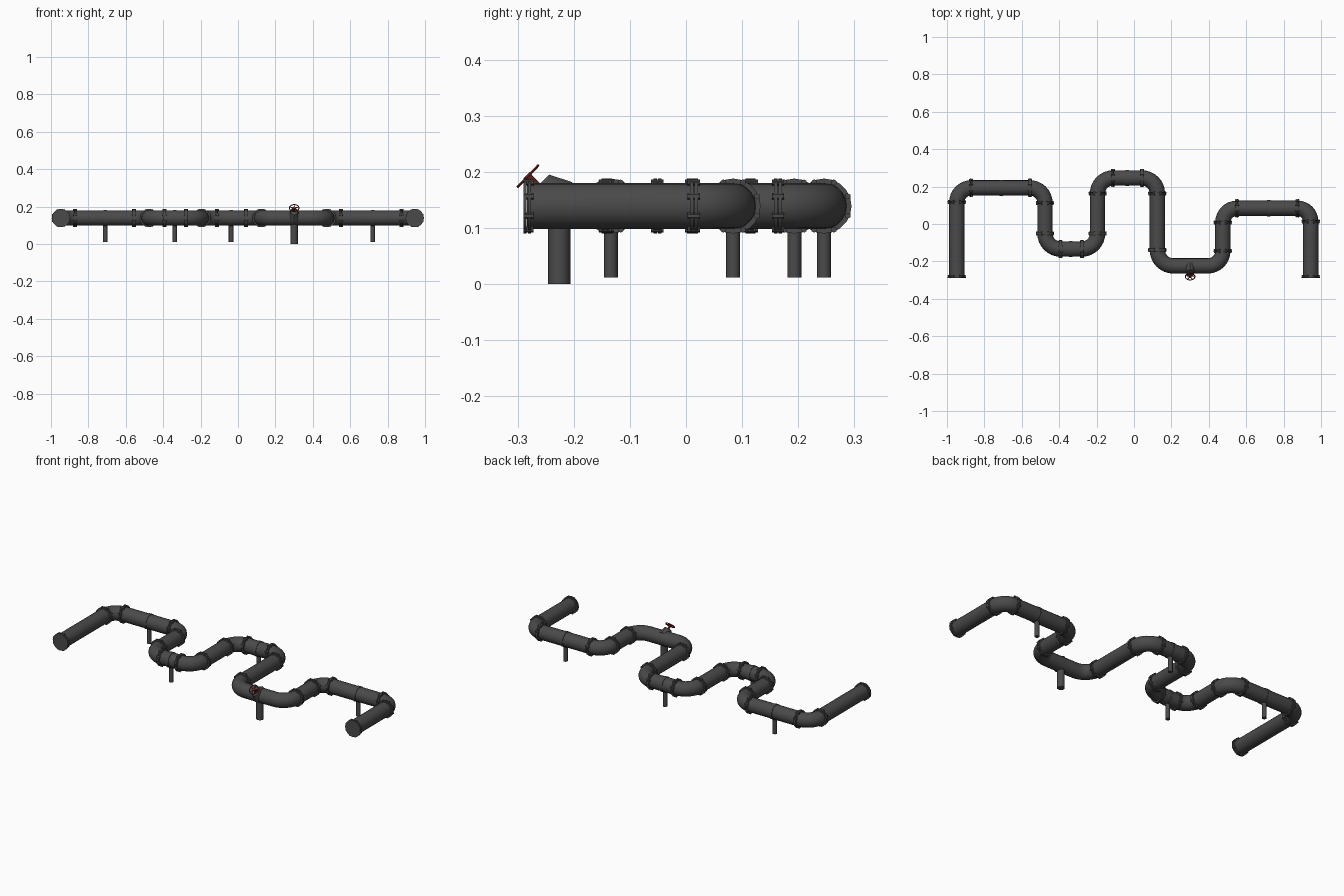
import bpy, bmesh, math
from mathutils import Vector, Matrix

if "Cube" in bpy.data.objects:
    bpy.data.objects.remove(bpy.data.objects["Cube"])

Z = 0.139      # pipe axis height
R = 0.041      # pipe radius


def material(name, col):
    m = bpy.data.materials.new(name)
    m.diffuse_color = (*col, 1)
    m.use_nodes = True
    m.node_tree.nodes["Principled BSDF"].inputs["Base Color"].default_value = m.diffuse_color
    return m


GREY = material("dark grey metal", (0.068, 0.068, 0.068))
RED = material("valve red", (0.2, 0.022, 0.015))


def finish(name, bm, mat):
    bmesh.ops.recalc_face_normals(bm, faces=bm.faces)
    me = bpy.data.meshes.new(name)
    bm.to_mesh(me)
    bm.free()
    me.materials.append(mat)
    ob = bpy.data.objects.new(name, me)
    bpy.context.collection.objects.link(ob)
    bpy.ops.object.select_all(action='DESELECT')
    ob.select_set(True)
    bpy.context.view_layer.objects.active = ob
    bpy.ops.object.shade_smooth_by_angle(angle=math.radians(35))
    return ob


def cyl(bm, a, b, r1, r2=None, seg=16, scale=(1, 1, 1)):
    """Cylinder or cone from point a to point b."""
    a, b = Vector(a), Vector(b)
    d = b - a
    rot = d.to_track_quat('Z', 'Y').to_matrix().to_4x4()
    m = Matrix.Translation((a + b) / 2) @ rot @ Matrix.Diagonal((*scale, 1))
    bmesh.ops.create_cone(bm, cap_ends=True, segments=seg, radius1=r1,
                          radius2=r1 if r2 is None else r2, depth=d.length, matrix=m)


# Centreline corners: x, y, bend radius
corners = [(-0.947, -0.283, 0), (-0.947, 0.193, 0.076), (-0.476, 0.193, 0.08),
           (-0.476, -0.134, 0.083), (-0.195, -0.134, 0.083), (-0.195, 0.246, 0.082),
           (0.125, 0.246, 0.082), (0.125, -0.224, 0.085), (0.475, -0.224, 0.08),
           (0.475, 0.084, 0.075), (0.945, 0.084, 0.07), (0.945, -0.283, 0)]

path, joints = [], []
for i, (x, y, r) in enumerate(corners):
    p = Vector((x, y, Z))
    if r == 0:
        path.append(p)
        continue
    din = (p - Vector((*corners[i - 1][:2], Z))).normalized()
    dout = (Vector((*corners[i + 1][:2], Z)) - p).normalized()
    centre = p - din * r + dout * r
    for k in range(9):
        t = math.pi / 2 * k / 8
        path.append(centre - dout * r * math.cos(t) + din * r * math.sin(t))
    # the valve bend is one piece: no joints along its straight
    for q, d in ((p - din * r, din), (p + dout * r, dout)):
        if not (y < -0.2 and abs(d.x) > 0.5):
            joints.append((q, d))

# Swept pipe
bm = bmesh.new()
rings = []
SEG = 20
for i, p in enumerate(path):
    d = (path[min(i + 1, len(path) - 1)] - path[max(i - 1, 0)]).normalized()
    side = Vector((d.y, -d.x, 0))
    rings.append([bm.verts.new(p + side * R * math.cos(2 * math.pi * k / SEG)
                               + Vector((0, 0, R * math.sin(2 * math.pi * k / SEG))))
                  for k in range(SEG)])
for a, b in zip(rings, rings[1:]):
    for k in range(SEG):
        bm.faces.new((a[k], a[(k + 1) % SEG], b[(k + 1) % SEG], b[k]))
bm.faces.new(rings[0])
bm.faces.new(rings[-1])
finish("pipe", bm, GREY)

# Bolted flanges at bends and both open ends
joints += [(Vector((x, -0.283, Z)), Vector((0, 1, 0))) for x in (-0.947, 0.945)]
bm = bmesh.new()
for p, d in joints:
    end = p.y < -0.27
    side = Vector((d.y, -d.x, 0))
    for s in (-1, 1):
        cyl(bm, p + d * s * 0.001, p + d * s * 0.007, 0.049, seg=20)
    for k in range(8):
        t = math.pi * (k + 0.5) / 4
        c = p + side * 0.0455 * math.cos(t) + Vector((0, 0, 0.0455 * math.sin(t)))
        cyl(bm, c - d * (0.007 if end else 0.011), c + d * 0.011, 0.0055, seg=6)
finish("flanges", bm, GREY)

# Support posts with pipe clamps
bm = bmesh.new()
for x, y in ((-0.71, 0.193), (-0.338, -0.134), (-0.037, 0.246), (0.72, 0.084)):
    cyl(bm, (x, y, 0.012), (x, y, 0.11), 0.0125, seg=12)
    cyl(bm, (x - 0.009, y, Z), (x + 0.009, y, Z), 0.0435, seg=20)
finish("supports", bm, GREY)

# Valve post and tilted bonnet
v = Vector((0.3, -0.226, Z))
axis = Vector((0, -0.72, 0.69)).normalized()
bm = bmesh.new()
cyl(bm, (v.x, v.y, 0), (v.x, v.y, 0.12), 0.02, seg=12)
cyl(bm, v + axis * 0.012, v + axis * 0.052, 0.047, 0.028, seg=12, scale=(0.68, 1, 1))
finish("valve_body", bm, GREY)

# Handwheel: stem, hub, rim and spokes
bm = bmesh.new()
hub = v + axis * 0.077
cyl(bm, v + axis * 0.05, hub, 0.006, seg=10)
cyl(bm, hub - axis * 0.003, hub + axis * 0.003, 0.008, seg=10)
u = Vector((1, 0, 0))
w = axis.cross(u)
N, M = 24, 6
rim = []
for i in range(N):
    t = 2 * math.pi * i / N
    out = u * math.cos(t) + w * math.sin(t)
    rim.append([bm.verts.new(hub + out * (0.0255 + 0.003 * math.cos(2 * math.pi * k / M))
                             + axis * 0.0025 * math.sin(2 * math.pi * k / M))
                for k in range(M)])
for i in range(N):
    a, b = rim[i], rim[(i + 1) % N]
    for k in range(M):
        bm.faces.new((a[k], a[(k + 1) % M], b[(k + 1) % M], b[k]))
for i in range(5):
    t = 2 * math.pi * i / 5 + 0.3
    cyl(bm, hub, hub + (u * math.cos(t) + w * math.sin(t)) * 0.025, 0.0022, seg=6)
finish("valve_wheel", bm, RED)
